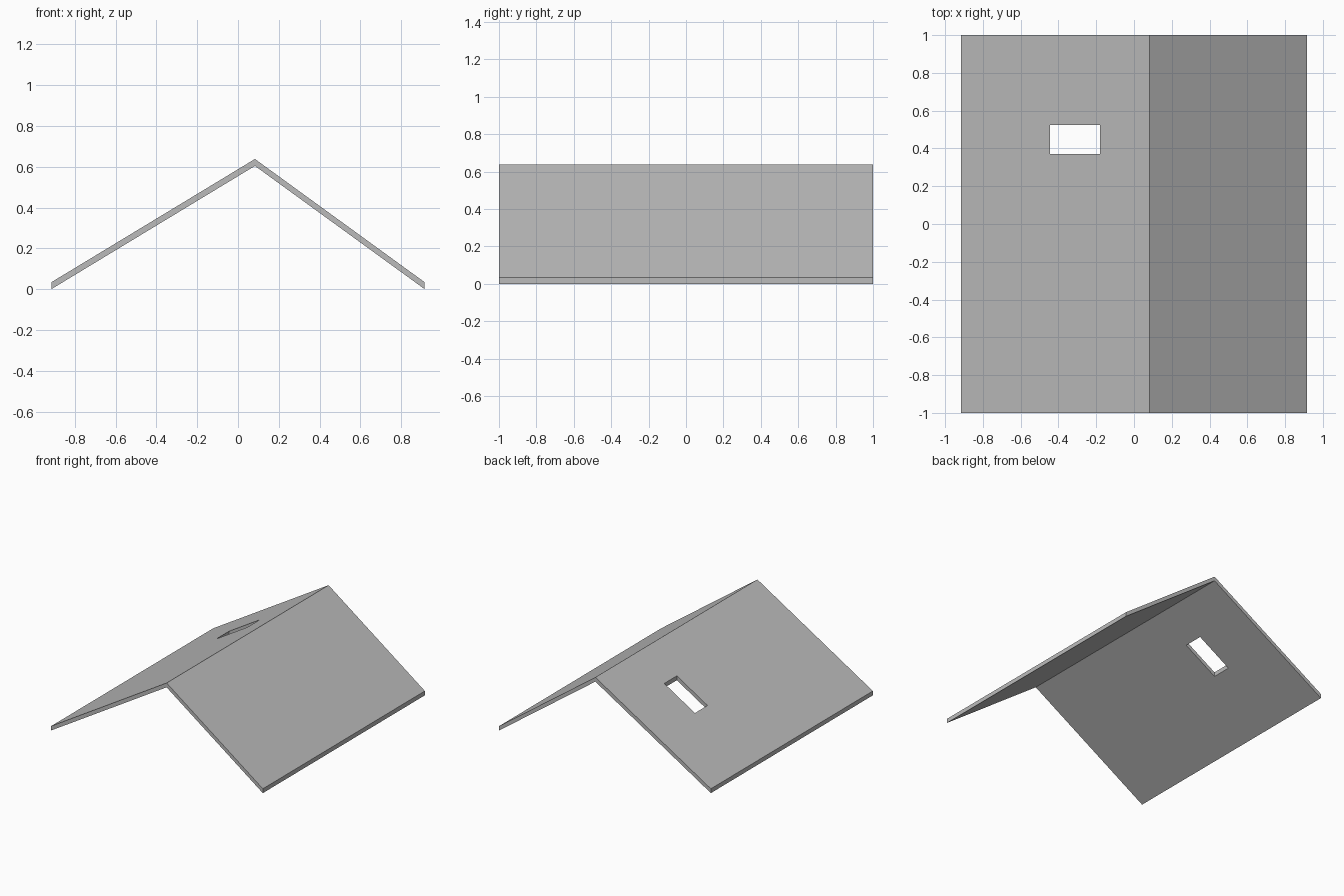
import bpy, bmesh

if "Cube" in bpy.data.objects:
    bpy.data.objects.remove(bpy.data.objects["Cube"])

THICK = 0.034                                  # vertical slab thickness
EAVE_X, RIDGE_X = 0.915, 0.083
EAVE_Z, RIDGE_Z = 0.035, 0.639
HOLE_X, HOLE_Y = (-0.445, -0.18), (0.37, 0.525)


def roof_z(x):
    """Height of the top surface, falling from the ridge to either eave."""
    end = EAVE_X if x > RIDGE_X else -EAVE_X
    return RIDGE_Z + (EAVE_Z - RIDGE_Z) * (x - RIDGE_X) / (end - RIDGE_X)


# Top surface as a grid, leaving out the cell of the chimney opening
xs = [-EAVE_X, *HOLE_X, RIDGE_X, EAVE_X]
ys = [-1.0, *HOLE_Y, 1.0]
bm = bmesh.new()
grid = [[bm.verts.new((x, y, roof_z(x))) for y in ys] for x in xs]
for i in range(len(xs) - 1):
    for j in range(len(ys) - 1):
        if (i, j) != (1, 1):
            bm.faces.new((grid[i][j], grid[i + 1][j],
                          grid[i + 1][j + 1], grid[i][j + 1]))

# Thicken straight down, so eaves and opening have vertical walls
top_faces = bm.faces[:]
result = bmesh.ops.extrude_face_region(bm, geom=top_faces, use_keep_orig=True)
lower = [g for g in result["geom"] if isinstance(g, bmesh.types.BMVert)]
bmesh.ops.translate(bm, verts=lower, vec=(0, 0, -THICK))
bmesh.ops.translate(bm, verts=bm.verts, vec=(0, 0, THICK - EAVE_Z))
bmesh.ops.recalc_face_normals(bm, faces=bm.faces)

mesh = bpy.data.meshes.new("roof")
bm.to_mesh(mesh)
bm.free()
roof = bpy.data.objects.new("roof", mesh)
bpy.context.collection.objects.link(roof)

# Plain grey
grey = bpy.data.materials.new("grey")
grey.diffuse_color = (0.5, 0.5, 0.5, 1)
grey.use_nodes = True
grey.node_tree.nodes["Principled BSDF"].inputs["Base Color"].default_value = grey.diffuse_color
mesh.materials.append(grey)
